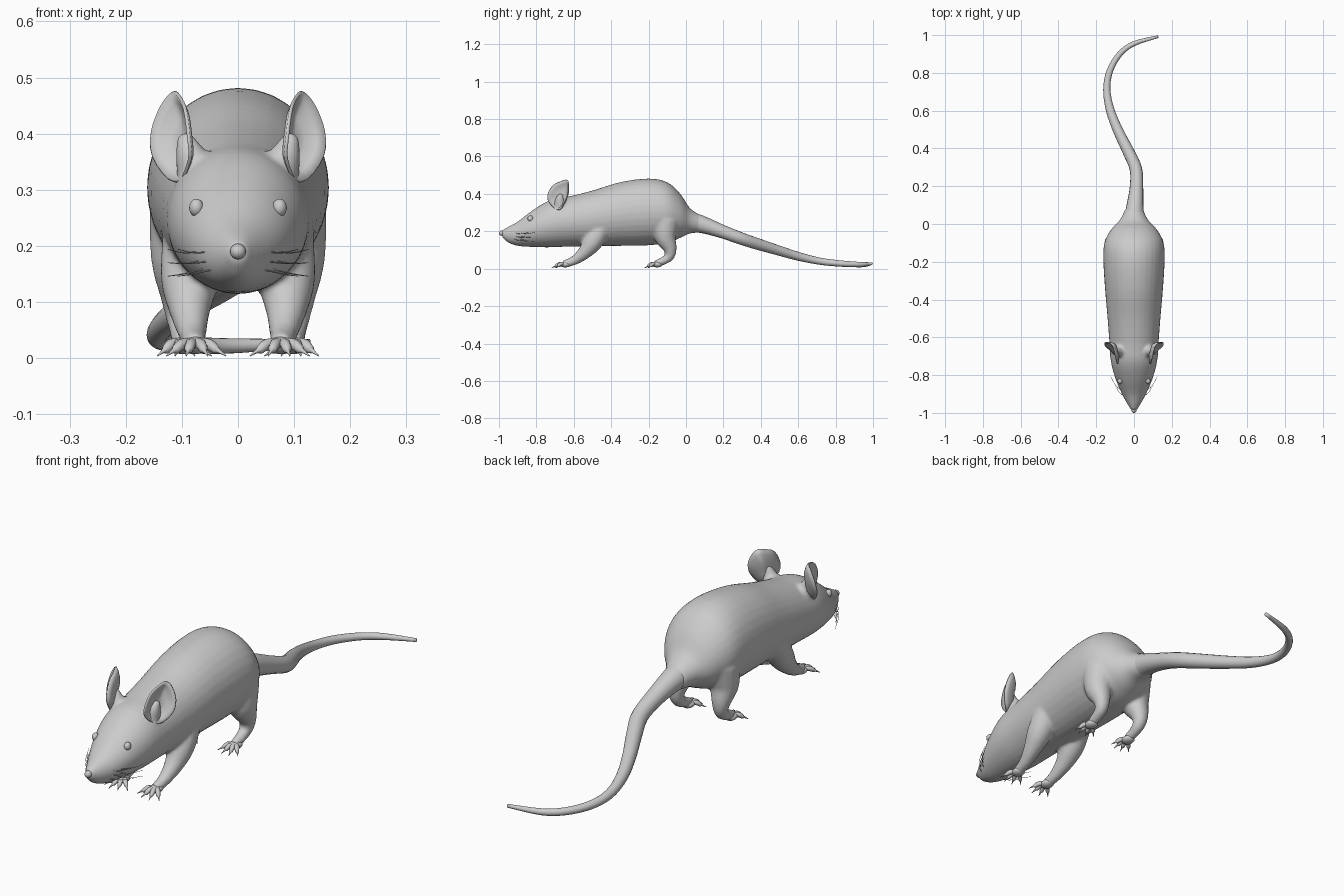
import bpy, bmesh, math
from mathutils import Vector, Matrix

if "Cube" in bpy.data.objects:
    bpy.data.objects.remove(bpy.data.objects["Cube"])

grey = bpy.data.materials.new("plain grey")
grey.use_nodes = True
grey.diffuse_color = (0.6, 0.6, 0.6, 1)
grey.node_tree.nodes["Principled BSDF"].inputs["Base Color"].default_value = (0.6, 0.6, 0.6, 1)


def finish(name, bm):
    bmesh.ops.recalc_face_normals(bm, faces=bm.faces)
    mesh = bpy.data.meshes.new(name)
    bm.to_mesh(mesh)
    bm.free()
    mesh.materials.append(grey)
    mesh.shade_smooth()
    obj = bpy.data.objects.new(name, mesh)
    bpy.context.collection.objects.link(obj)
    return obj


def spline(pts, steps):
    """Smooth curve through points of any dimension."""
    out = []
    for i in range(len(pts) - 1):
        a, b, c, d = (pts[max(0, min(len(pts) - 1, i + k))] for k in (-1, 0, 1, 2))
        for s in range(steps):
            t = s / steps
            out.append([q + 0.5 * t * (r - p + t * (2*p - 5*q + 4*r - u + t * (3*(q - r) + u - p)))
                        for p, q, r, u in zip(a, b, c, d)])
    return out + [list(pts[-1])]


def loft(bm, pts, ref, steps=4, sides=16, axis=None):
    """Closed skin through rings (x, y, z, half width, half height)."""
    pts = spline(pts, steps)
    rings = []
    for i, p in enumerate(pts):
        ahead, behind = pts[min(i + 1, len(pts) - 1)], pts[max(i - 1, 0)]
        t = axis or (Vector(ahead[:3]) - Vector(behind[:3])).normalized()
        up = (ref - t * ref.dot(t)).normalized()
        side = t.cross(up)
        ring = []
        for k in range(sides):
            a = math.tau * k / sides
            ring.append(bm.verts.new(Vector(p[:3]) + side * p[3] * math.cos(a) + up * p[4] * math.sin(a)))
        rings.append(ring)
    for lo, hi in zip(rings, rings[1:]):
        for k in range(sides):
            n = (k + 1) % sides
            bm.faces.new((lo[k], lo[n], hi[n], hi[k]))
    bm.faces.new(rings[0])
    bm.faces.new(rings[-1])


def ball(bm, centre, radii):
    bmesh.ops.create_uvsphere(bm, u_segments=20, v_segments=12, radius=1,
                              matrix=Matrix.Translation(centre) @ Matrix.Diagonal((*radii, 1)))


def limb(bm, side, pts, **kw):
    loft(bm, [(side * x, y, z, r, r) for x, y, z, r in pts], X, **kw)


X, Y, Z = Vector((1, 0, 0)), Vector((0, 1, 0)), Vector((0, 0, 1))

# Body and head profile: y, bottom, top, half width
profile = [(-0.985, 0.172, 0.205, 0.015), (-0.955, 0.142, 0.222, 0.034), (-0.90, 0.122, 0.252, 0.064),
           (-0.82, 0.116, 0.312, 0.098), (-0.73, 0.114, 0.365, 0.122), (-0.63, 0.118, 0.385, 0.130),
           (-0.50, 0.120, 0.418, 0.140), (-0.35, 0.122, 0.463, 0.153), (-0.20, 0.125, 0.482, 0.162),
           (-0.10, 0.138, 0.462, 0.157), (-0.03, 0.165, 0.400, 0.122), (0.02, 0.188, 0.325, 0.076),
           (0.08, 0.193, 0.285, 0.046)]
bm = bmesh.new()
loft(bm, [(0, y, (lo + hi) / 2, w, (hi - lo) / 2) for y, lo, hi, w in profile], Z, sides=32, axis=Y)

# Legs and ear roots, fused into the body
front_leg = [(0.080, -0.45, 0.22, 0.055), (0.086, -0.50, 0.14, 0.052), (0.086, -0.545, 0.085, 0.037),
             (0.081, -0.60, 0.043, 0.025), (0.077, -0.655, 0.024, 0.020)]
hind_leg = [(0.085, -0.11, 0.25, 0.075), (0.098, -0.11, 0.17, 0.058), (0.102, -0.085, 0.105, 0.036),
            (0.100, -0.095, 0.058, 0.025), (0.098, -0.165, 0.024, 0.019)]
for s in (-1, 1):
    limb(bm, s, front_leg)
    limb(bm, s, hind_leg)
    limb(bm, s, [(0.07, -0.67, 0.32, 0.04), (0.086, -0.675, 0.365, 0.027), (0.098, -0.668, 0.40, 0.012)])
body = finish("body", bm)
remesh = body.modifiers.new("fuse", 'REMESH')
remesh.mode = 'VOXEL'
remesh.voxel_size = 0.007
remesh.use_smooth_shade = True
soften = body.modifiers.new("soften", 'SMOOTH')
soften.factor = 0.5
soften.iterations = 8

# Tail
bm = bmesh.new()
tail = [(0, 0.0, 0.250, 0.060), (0.004, 0.08, 0.238, 0.047), (0.013, 0.19, 0.200, 0.036),
        (0.010, 0.29, 0.163, 0.033), (-0.028, 0.38, 0.133, 0.031), (-0.082, 0.49, 0.099, 0.027),
        (-0.125, 0.60, 0.066, 0.023), (-0.144, 0.71, 0.041, 0.019), (-0.128, 0.81, 0.029, 0.017),
        (-0.075, 0.90, 0.023, 0.015), (0.0, 0.955, 0.022, 0.013), (0.128, 0.992, 0.027, 0.007)]
loft(bm, [(x, y, z, r, r) for x, y, z, r in tail], Z)
finish("tail", bm)

# Paws: splayed toes ending in claws
for name, px, py, reach in (("front_paws", 0.077, -0.645, 0.075), ("hind_paws", 0.098, -0.155, 0.068)):
    bm = bmesh.new()
    for s in (-1, 1):
        ball(bm, (s * px, py, 0.023), (0.025, 0.030, 0.016))
        for angle in (-48, -18, 12, 42):
            d = Vector((math.sin(math.radians(angle)), -math.cos(math.radians(angle))))
            limb(bm, s, [(px + d.x * reach * f, py + d.y * reach, z, r) if f is None else
                         (px + d.x * reach * f, py + d.y * reach * f, z, r)
                         for f, z, r in ((0.1, 0.026, 0.010), (0.45, 0.025, 0.010), (0.68, 0.015, 0.008),
                                         (0.76, 0.013, 0.004), (1.0, 0.004, 0.001))], steps=2, sides=8)
    finish(name, bm)

# Ears: thin cupped shells facing forward and outward
rim = [(0.100, -0.695, 0.315), (0.086, -0.733, 0.355), (0.088, -0.740, 0.395), (0.095, -0.712, 0.445),
       (0.106, -0.665, 0.468), (0.118, -0.637, 0.474), (0.138, -0.628, 0.450), (0.155, -0.630, 0.405),
       (0.153, -0.645, 0.360), (0.125, -0.670, 0.320)]
cup = Vector((0.098, -0.655, 0.385))
bm = bmesh.new()
for s in (-1, 1):
    flip = Vector((s, 1, 1))
    outline = [Vector(p) for p in spline(rim + rim[:1], 3)[:-1]]
    loops = []
    for f in (1, 0.8, 0.5, 0.2):
        bend = Vector((-0.012, 0.010, 0)) * f * (1 - f) * 3
        loops.append([bm.verts.new((cup.lerp(p, f) + bend) * flip) for p in outline])
    for a, b in zip(loops, loops[1:]):
        for k in range(len(a)):
            n = (k + 1) % len(a)
            bm.faces.new((a[k], a[n], b[n], b[k]))
    bm.faces.new(loops[-1])
ears = finish("ears", bm)
shell = ears.modifiers.new("thickness", 'SOLIDIFY')
shell.thickness = 0.006
shell.offset = 0

# Nose and eyes
bm = bmesh.new()
ball(bm, (0, -0.985, 0.190), (0.014, 0.015, 0.014))
finish("nose", bm)
bm = bmesh.new()
for s in (-1, 1):
    ball(bm, (s * 0.074, -0.832, 0.268), (0.013, 0.015, 0.016))
finish("eyes", bm)

# Whiskers: six thin tapering hairs on each cheek
bm = bmesh.new()
for s in (-1, 1):
    for row in range(3):
        for col in range(2):
            z, y = 0.190 - row * 0.016, -0.918 + col * 0.035
            x = 0.045 + col * 0.018
            limb(bm, s, [(x, y, z, 0.0015), (x + 0.035, y + 0.030, z - 0.002 - row * 0.003, 0.0012),
                         (x + 0.062, y + 0.080, z + 0.004 - row * 0.008, 0.0006)], steps=3, sides=5)
finish("whiskers", bm)
